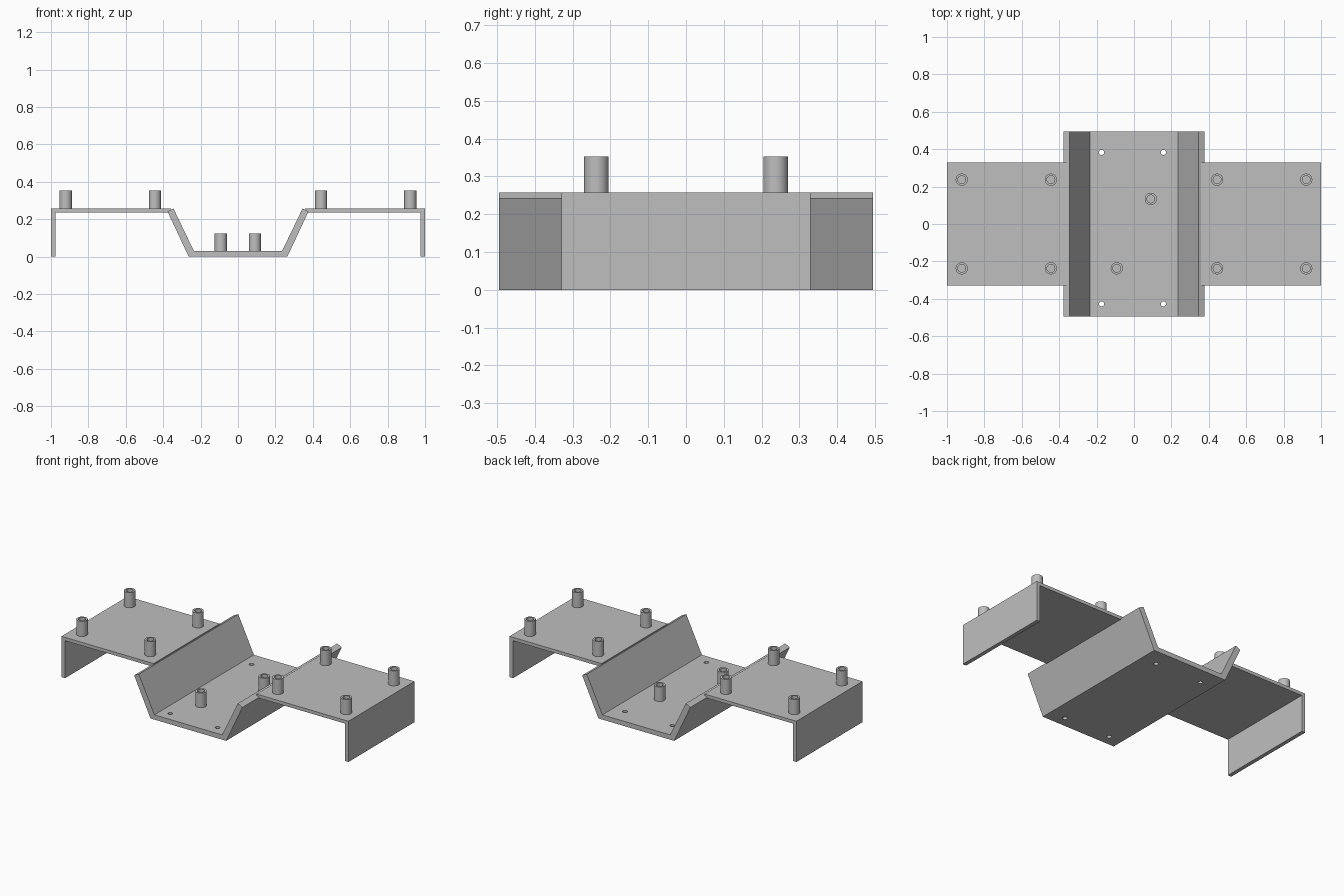
import bpy, bmesh, math
from mathutils import Vector

cube = bpy.data.objects.get("Cube")
if cube:
    bpy.data.objects.remove(cube, do_unlink=True)

# One plain grey for the whole bracket
grey = bpy.data.materials.new("plain_grey")
grey.use_nodes = True
colour = (0.52, 0.52, 0.52, 1)
grey.diffuse_color = colour
grey.node_tree.nodes["Principled BSDF"].inputs["Base Color"].default_value = colour


def finish(name, bm):
    bmesh.ops.recalc_face_normals(bm, faces=bm.faces[:])
    mesh = bpy.data.meshes.new(name)
    bm.to_mesh(mesh)
    bm.free()
    mesh.materials.append(grey)
    obj = bpy.data.objects.new(name, mesh)
    bpy.context.collection.objects.link(obj)
    return obj


def select_only(obj):
    bpy.ops.object.select_all(action='DESELECT')
    obj.select_set(True)
    bpy.context.view_layer.objects.active = obj


def extrude_profile(name, points, half_depth):
    """Folded sheet: an x-z outline extruded along y."""
    bm = bmesh.new()
    face = bm.faces.new([bm.verts.new((x, -half_depth, z)) for x, z in points])
    new = bmesh.ops.extrude_face_region(bm, geom=[face])["geom"]
    bmesh.ops.translate(bm, vec=(0, 2 * half_depth, 0),
                        verts=[v for v in new if isinstance(v, bmesh.types.BMVert)])
    return finish(name, bm)


def standoff(name, x, y, base, top, outer=0.0325, inner=0.021):
    """Hollow post, spun from its wall section and sunk slightly into the plate."""
    bm = bmesh.new()
    low = base - 0.006
    section = [(inner, low), (outer, low), (outer, top), (inner, top)]
    verts = [bm.verts.new((x + r, y, z)) for r, z in section]
    edges = [bm.edges.new((verts[i], verts[(i + 1) % 4])) for i in range(4)]
    bmesh.ops.spin(bm, geom=verts + edges, cent=(x, y, 0), axis=(0, 0, 1),
                   angle=math.tau, steps=32, use_merge=False)
    bmesh.ops.remove_doubles(bm, verts=bm.verts[:], dist=0.0001)
    obj = finish(name, bm)
    select_only(obj)
    bpy.ops.object.shade_smooth_by_angle(angle=math.radians(35))


# Central channel: flat floor with walls leaning outward
FLOOR, TOP = 0.03, 0.257
half = [(0.264, 0), (0.377, 0.241), (0.345, TOP), (0.236, FLOOR)]
channel = extrude_profile("channel", half + [(-x, z) for x, z in reversed(half)], 0.495)

# Four screw holes through the channel floor
bm = bmesh.new()
for x in (-0.173, 0.157):
    for y in (-0.427, 0.383):
        made = bmesh.ops.create_cone(bm, cap_ends=True, segments=24,
                                     radius1=0.014, radius2=0.014, depth=0.2)
        bmesh.ops.translate(bm, vec=Vector((x, y, 0)), verts=made["verts"])
cutter = finish("hole_cutter", bm)
cutter.hide_render = True
cut = channel.modifiers.new("screw_holes", 'BOOLEAN')
cut.operation = 'DIFFERENCE'
cut.solver = 'EXACT'
cut.object = cutter
select_only(channel)
bpy.ops.object.modifier_apply(modifier=cut.name)
bpy.data.objects.remove(cutter, do_unlink=True)

# Side wings with a downturned leg, and four standoffs on each
wing = [(0.358, TOP), (1, TOP), (1, 0), (0.975, 0), (0.975, 0.236), (0.358, 0.236)]
for side, s in (("left", 1), ("right", -1)):
    extrude_profile(side + "_wing", [(s * x, z) for x, z in wing], 0.329)
    for across, x in (("inner", 0.4445), ("outer", 0.921)):
        for along, y in (("front", -0.237), ("back", 0.237)):
            standoff(f"{side}_{across}_{along}_standoff", s * x, y, TOP, 0.352)

# Two standoffs on the channel floor
standoff("floor_front_standoff", -0.092, -0.237, FLOOR, 0.122)
standoff("floor_back_standoff", 0.09, 0.134, FLOOR, 0.122)
